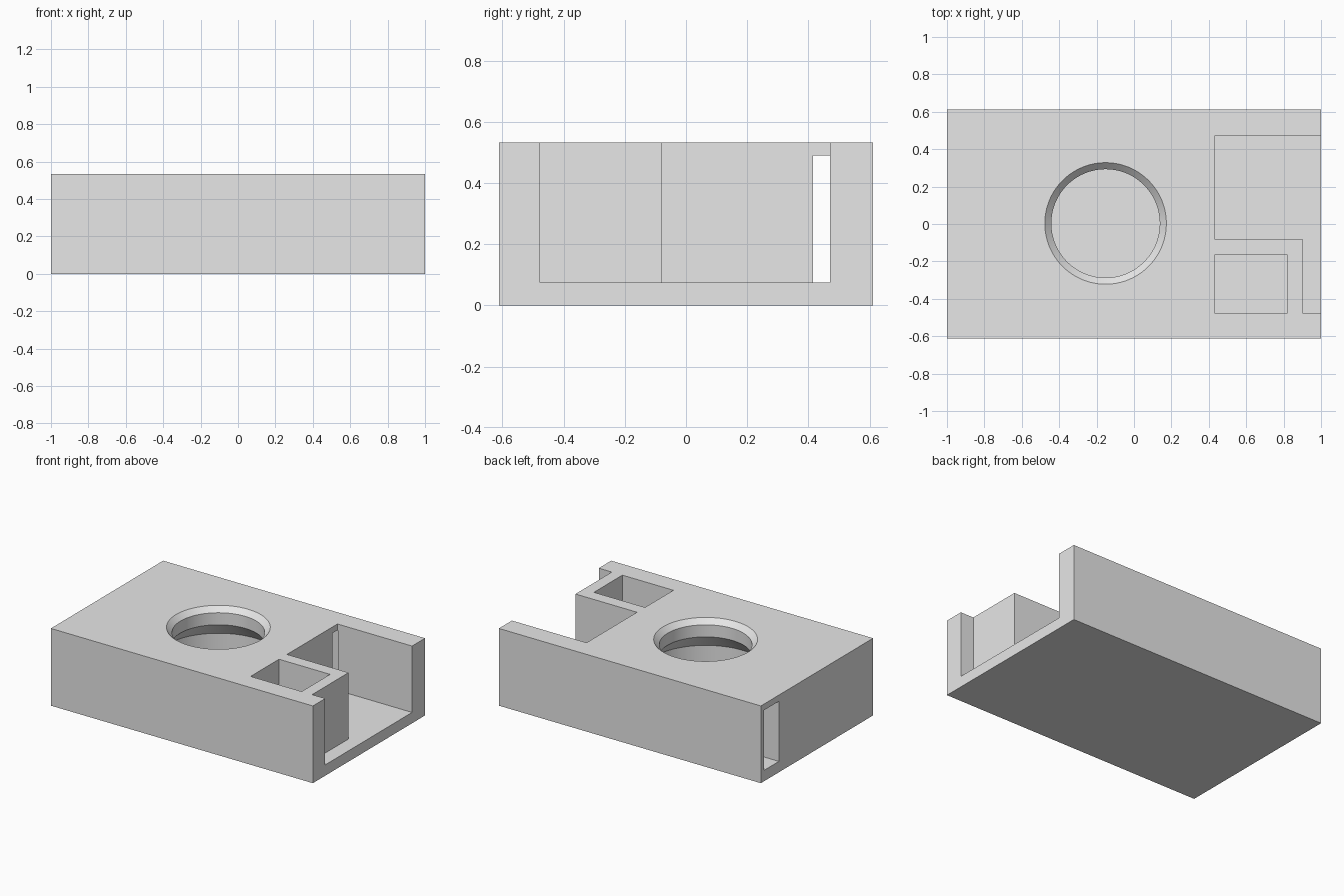
import bpy
import bmesh
import math

if "Cube" in bpy.data.objects:
    bpy.data.objects.remove(bpy.data.objects["Cube"])

W, D, H = 1.0, 0.612, 0.533      # half length, half depth, height
FLOOR = 0.075

grey = bpy.data.materials.new("light grey")
grey.diffuse_color = (0.8, 0.8, 0.8, 1)
grey.use_nodes = True
grey.node_tree.nodes["Principled BSDF"].inputs["Base Color"].default_value = grey.diffuse_color


def finish(name, bm):
    bmesh.ops.recalc_face_normals(bm, faces=bm.faces)
    mesh = bpy.data.meshes.new(name)
    bm.to_mesh(mesh)
    bm.free()
    mesh.materials.append(grey)
    ob = bpy.data.objects.new(name, mesh)
    bpy.context.collection.objects.link(ob)
    return ob


def prism(name, outline, z0, z1):
    """Extrude a plan outline from z0 to z1."""
    bm = bmesh.new()
    face = bm.faces.new([bm.verts.new((x, y, z0)) for x, y in outline])
    new = bmesh.ops.extrude_face_region(bm, geom=[face])["geom"]
    verts = [v for v in new if isinstance(v, bmesh.types.BMVert)]
    bmesh.ops.translate(bm, verts=verts, vec=(0, 0, z1 - z0))
    return finish(name, bm)


def box(name, x0, x1, y0, y1, z0, z1):
    return prism(name, [(x0, y0), (x1, y0), (x1, y1), (x0, y1)], z0, z1)


def lathe(name, profile, cx, cy, n=96):
    """Closed solid of revolution from (radius, z) points, bottom to top."""
    bm = bmesh.new()
    rings = [[bm.verts.new((cx + r * math.cos(2 * math.pi * i / n),
                            cy + r * math.sin(2 * math.pi * i / n), z))
              for i in range(n)] for r, z in profile]
    for a, b in zip(rings, rings[1:]):
        for i in range(n):
            j = (i + 1) % n
            bm.faces.new((a[i], a[j], b[j], b[i]))
    bm.faces.new(rings[0])
    bm.faces.new(rings[-1])
    return finish(name, bm)


# solid block
body = box("body", -W, W, -D, D, 0, H)

cutters = [
    # open bay on the right end, with a narrow leg along the end face
    prism("bay_cutter", [(0.43, -0.08), (0.90, -0.08), (0.90, -0.477),
                         (1.2, -0.477), (1.2, 0.47), (0.43, 0.47)], FLOOR, 0.8),
    # rectangular pocket
    box("pocket_cutter", 0.43, 0.82, -0.477, -0.167, FLOOR, 0.8),
    # long slot from the left face into the bay
    box("slot_cutter", -1.2, 0.435, 0.415, 0.575, FLOOR, 0.49),
    # round well: wide chamber, sloped lip, neck and countersink
    lathe("well_cutter", [(0.40, FLOOR), (0.40, 0.305), (0.29, 0.415),
                          (0.29, H - 0.035), (0.325, H), (0.325, 0.7)],
          -0.152, 0.003),
]

for cutter in cutters:
    mod = body.modifiers.new(cutter.name, 'BOOLEAN')
    mod.operation = 'DIFFERENCE'
    mod.solver = 'EXACT'
    mod.object = cutter

# bake the cuts and drop the cutters
deps = bpy.context.evaluated_depsgraph_get()
result = bpy.data.meshes.new_from_object(body.evaluated_get(deps))
body.modifiers.clear()
body.data = result
for cutter in cutters:
    bpy.data.objects.remove(cutter)

bpy.context.view_layer.objects.active = body
body.select_set(True)
bpy.ops.object.shade_smooth_by_angle(angle=math.radians(30))
